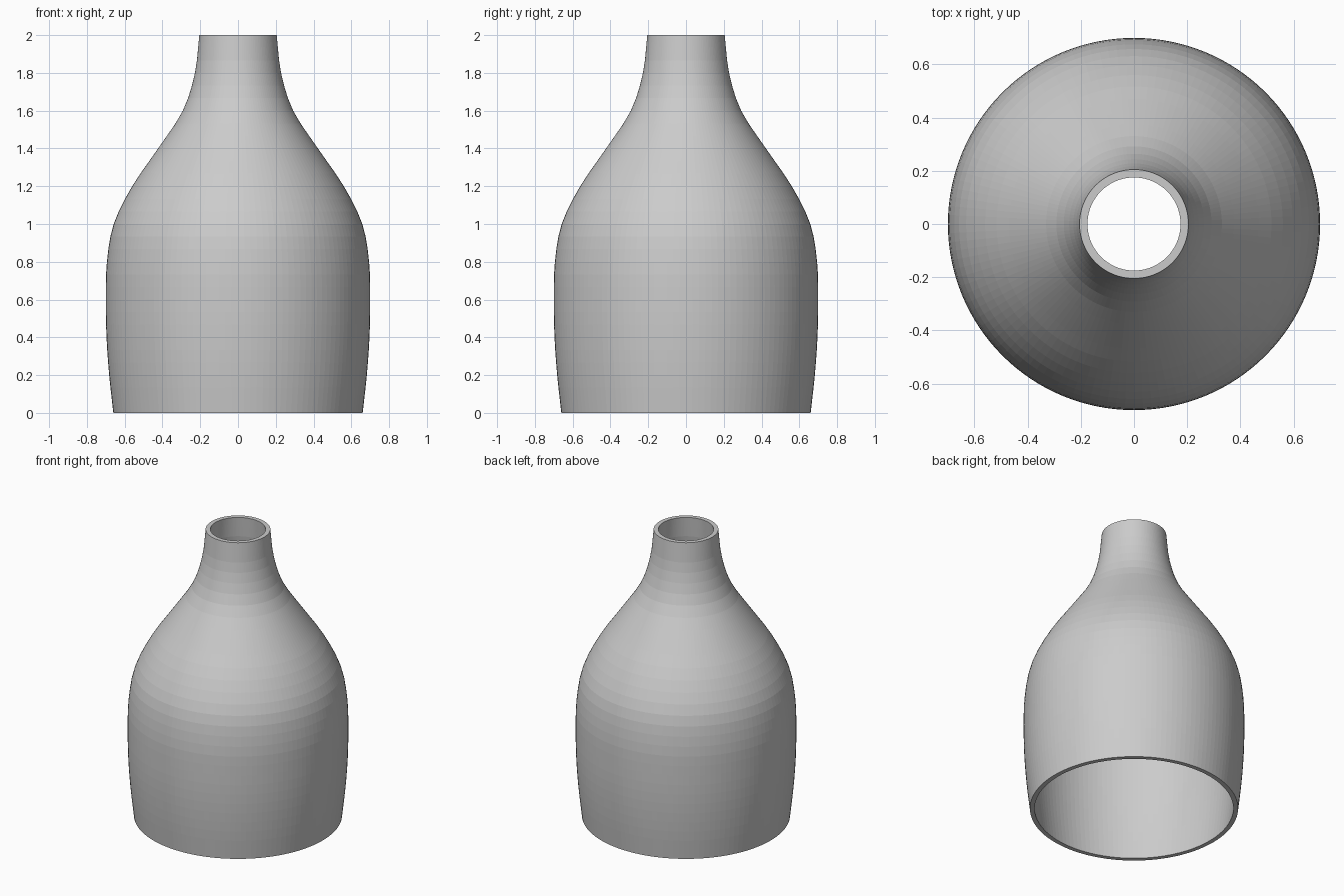
import bpy, bmesh
from math import cos, sin, pi
from mathutils import Vector

if "Cube" in bpy.data.objects:
    bpy.data.objects.remove(bpy.data.objects["Cube"])

SEGMENTS, STEPS, WALL = 128, 3, 0.03

# Outer silhouette as (radius, height), from base to neck
KEYS = [Vector(p) for p in [
    (0.66, 0), (0.682, 0.2), (0.696, 0.4), (0.70, 0.6), (0.694, 0.8), (0.658, 1.0),
    (0.56, 1.2), (0.423, 1.4), (0.292, 1.6), (0.228, 1.8), (0.205, 2.0)]]


def smooth_profile(keys):
    """Catmull-Rom curve through the keys."""
    k = [2 * keys[0] - keys[1]] + keys + [2 * keys[-1] - keys[-2]]
    out = []
    for a, b, c, d in zip(k, k[1:], k[2:], k[3:]):
        for s in range(STEPS):
            t = s / STEPS
            out.append(0.5 * (2 * b + (c - a) * t + (2 * a - 5 * b + 4 * c - d) * t**2
                              + (3 * b - a - 3 * c + d) * t**3))
    return out + [keys[-1]]


def inset(points):
    """Offset the profile inwards, keeping both rims level."""
    out = []
    for i, p in enumerate(points):
        tan = (points[min(i + 1, len(points) - 1)] - points[max(i - 1, 0)]).normalized()
        out.append(p + WALL * Vector((-tan.y, tan.x)))
    out[0] = points[0] - Vector((WALL, 0))
    out[-1] = points[-1] - Vector((WALL, 0))
    return out


# Closed wall section revolved into an open-ended shell
outer = smooth_profile(KEYS)
section = outer + inset(outer)[::-1]
bm = bmesh.new()
rings = [[bm.verts.new((p.x * cos(2 * pi * i / SEGMENTS), p.x * sin(2 * pi * i / SEGMENTS), p.y))
          for i in range(SEGMENTS)] for p in section]
for lower, upper in zip(rings, rings[1:] + rings[:1]):
    for i in range(SEGMENTS):
        j = (i + 1) % SEGMENTS
        bm.faces.new((lower[i], lower[j], upper[j], upper[i]))
bmesh.ops.recalc_face_normals(bm, faces=bm.faces)
mesh = bpy.data.meshes.new("lamp_shade")
bm.to_mesh(mesh)
bm.free()
shade = bpy.data.objects.new("lamp_shade", mesh)
bpy.context.collection.objects.link(shade)
